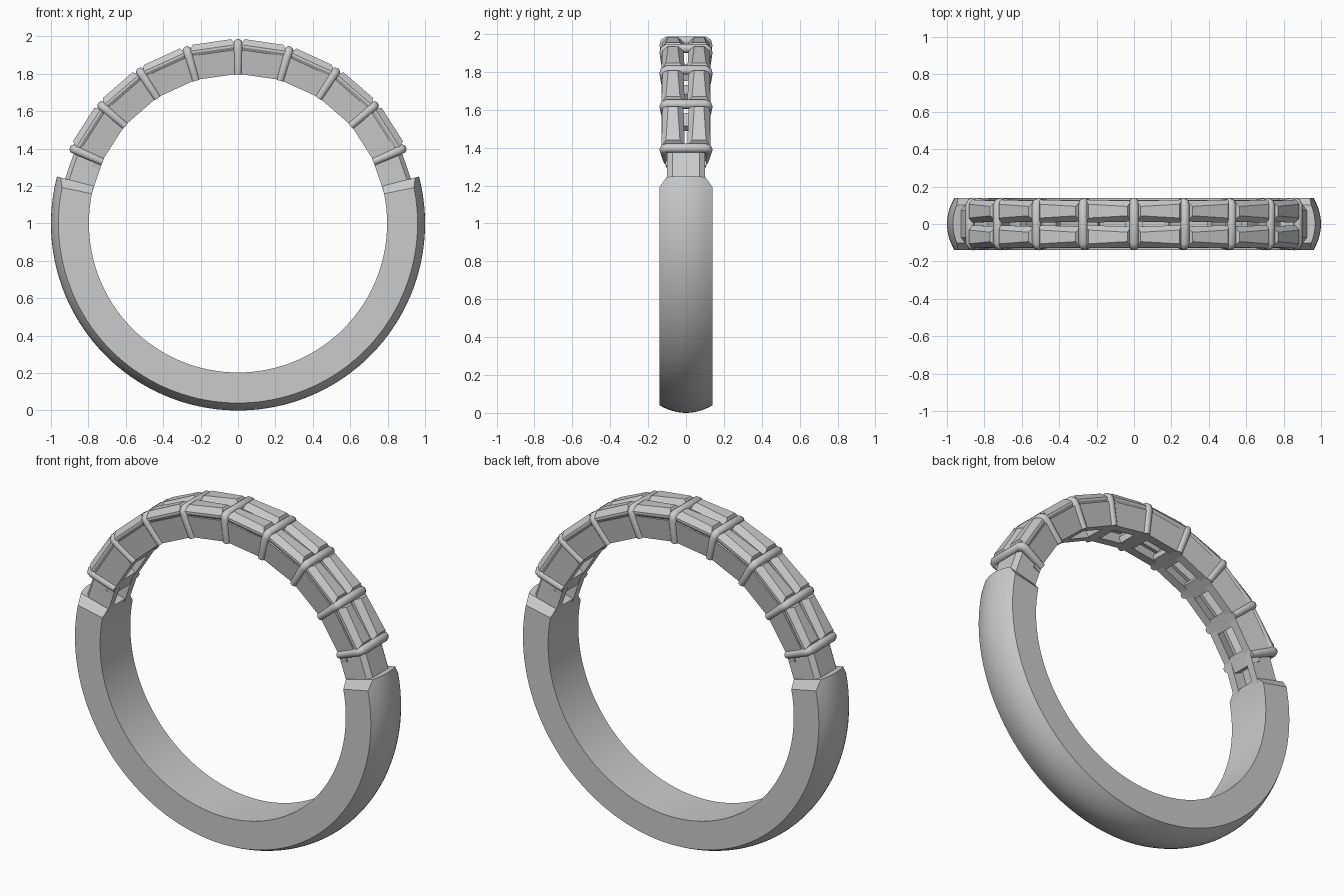
import bpy, bmesh
from math import sin, cos, radians

if "Cube" in bpy.data.objects:
    bpy.data.objects.remove(bpy.data.objects["Cube"])

STEP = 16.4          # angle between the prong bars
CZ = 1.0             # ring centre height


def place(t, y, h, deg):
    """Local tangent / width / radius -> world, deg measured from the top."""
    a = radians(deg)
    return (t * cos(a) + h * sin(a), y, CZ + h * cos(a) - t * sin(a))


def loft(name, rings, smooth=False):
    bm = bmesh.new()
    vs = [[bm.verts.new(p) for p in r] for r in rings]
    n = len(rings[0])
    for a, b in zip(vs, vs[1:]):
        for i in range(n):
            j = (i + 1) % n
            bm.faces.new((a[i], a[j], b[j], b[i]))
    bm.faces.new(vs[0])
    bm.faces.new(vs[-1][::-1])
    bmesh.ops.recalc_face_normals(bm, faces=bm.faces)
    me = bpy.data.meshes.new(name)
    bm.to_mesh(me)
    bm.free()
    ob = bpy.data.objects.new(name, me)
    bpy.context.collection.objects.link(ob)
    if smooth:
        bpy.ops.object.select_all(action='DESELECT')
        ob.select_set(True)
        bpy.context.view_layer.objects.active = ob
        bpy.ops.object.shade_smooth_by_angle(angle=radians(25))
    return ob


def prism(name, profile, t0, t1, deg):
    """Profile of (y, radius) extruded along the tangent."""
    return loft(name, [[place(t, y, h, deg) for y, h in profile] for t in (t0, t1)])


# Shank: domed section swept below the setting, with chamfered ends
def shank_ring(deg, w):
    ys = [w * (i / 6 - 1) for i in range(13)]
    pts = [(y, 1 - 0.04 * (y / 0.14) ** 2) for y in ys] + [(w, 0.797), (-w, 0.797)]
    return [place(0, y, h, deg) for y, h in pts]


N = 96
A0, A1 = 78.5, 281.5
rings = [shank_ring(75.5, 0.102)]
rings += [shank_ring(A0 + (A1 - A0) * i / N, 0.14) for i in range(N + 1)]
rings += [shank_ring(284.5, 0.102)]
loft("shank", rings, smooth=True)


# Step-cut stone: keel, girdle, table
def stone(name, side, deg, wide_end):
    def rect(hl, w_in, w_out, h, taper):
        out = []
        for t, s in ((-hl, 0), (hl, 1)):
            k = taper if (t * wide_end < 0) else 0
            row = [place(t, side * (w_in + k), h, deg), place(t, side * (w_out - k), h, deg)]
            out += row if s == 0 else row[::-1]
        return out
    loft(name, [rect(0.09, 0.055, 0.075, 0.86, 0),
                rect(0.123, 0.007, 0.130, 0.936, 0.006),
                rect(0.123, 0.007, 0.130, 0.948, 0.006),
                rect(0.105, 0.032, 0.106, 0.980, 0.012)])


# Eight set segments: leaning side walls with a pair of stones
for k in range(8):
    deg = (k - 3.5) * STEP
    for s in (-1, 1):
        wall = [(s * 0.055, 0.792), (s * 0.105, 0.792), (s * 0.128, 0.922), (s * 0.095, 0.922)]
        prism("setting_wall", wall, -0.128, 0.128, deg)
        stone("baguette_stone", s, deg, 1 if deg > 0 else -1)


# Nine prong bars (staples over the top) with inner crossbars
def prong(deg):
    cu = bpy.data.curves.new("prong_bar", 'CURVE')
    cu.dimensions = '3D'
    cu.bevel_depth = 0.025
    cu.bevel_resolution = 3
    cu.use_fill_caps = True
    half = [(0.100, 0.797, 0.8), (0.116, 0.94, 1), (0.113, 0.955, 1), (0.10, 0.963, 1)]
    path = [(-y, h, r) for y, h, r in half] + half[::-1]
    sp = cu.splines.new('POLY')
    sp.points.add(len(path) - 1)
    for p, (y, h, r) in zip(sp.points, path):
        p.co = (*place(0, y, h, deg), 1)
        p.radius = r
    bpy.context.collection.objects.link(bpy.data.objects.new("prong_bar", cu))


for k in range(-4, 5):
    prong(k * STEP)
    bar = [(-0.10, 0.797), (0.10, 0.797), (0.108, 0.84), (-0.108, 0.84)]
    prism("inner_crossbar", bar, -0.045, 0.045, k * STEP)

# Shoulder links joining the setting to the shank
for s in (-1, 1):
    deg = s * 71
    cap = [(-0.10, 0.86), (0.10, 0.86), (0.10, 0.93), (0.072, 0.952), (-0.072, 0.952), (-0.10, 0.93)]
    prism("shoulder_cap", cap, -0.1, 0.1, deg)
    for w in (-1, 1):
        wall = [(w * 0.055, 0.792), (w * 0.10, 0.792), (w * 0.10, 0.87), (w * 0.055, 0.87)]
        prism("shoulder_wall", wall, -0.1, 0.1, deg)
